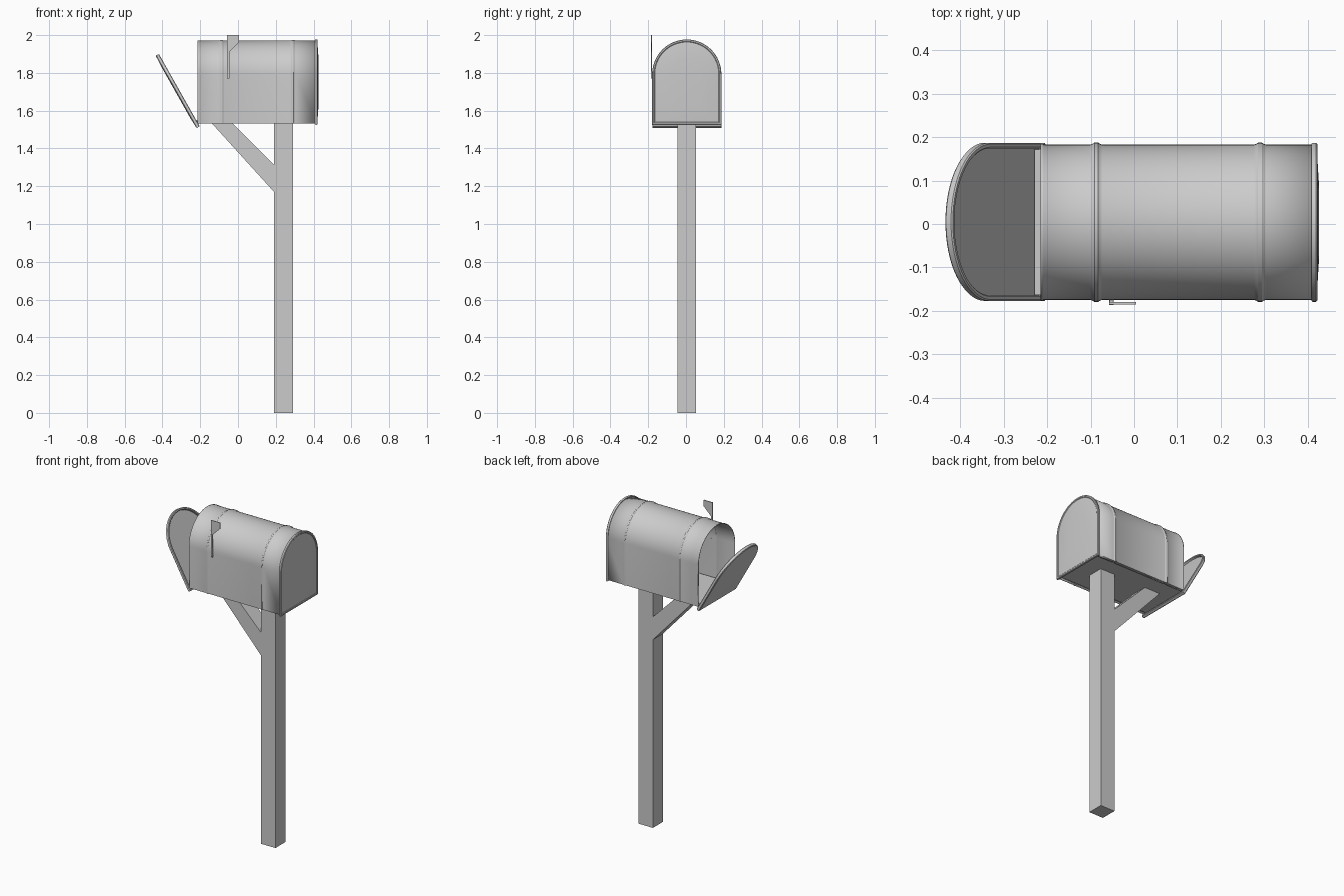
import bpy, bmesh
from math import sin, cos, pi, radians
from mathutils import Matrix, Vector

if "Cube" in bpy.data.objects:
    bpy.data.objects.remove(bpy.data.objects["Cube"])

CY = 0.004        # y of the mailbox centre line
N = 32            # segments in the arch


def finish(name, bm, smooth=True, bevel=0):
    bmesh.ops.recalc_face_normals(bm, faces=bm.faces)
    me = bpy.data.meshes.new(name)
    bm.to_mesh(me)
    bm.free()
    ob = bpy.data.objects.new(name, me)
    bpy.context.collection.objects.link(ob)
    if bevel:
        m = ob.modifiers.new("bevel", 'BEVEL')
        m.width = bevel
        m.segments = 2
    if smooth:
        bpy.ops.object.select_all(action='DESELECT')
        bpy.context.view_layer.objects.active = ob
        ob.select_set(True)
        bpy.ops.object.shade_smooth_by_angle(angle=radians(35))
    return ob


def arch(r, centre, bottom):
    """Round-topped outline as (across, up) points, open at the bottom."""
    pts = [(r * cos(pi * i / N), centre + r * sin(pi * i / N)) for i in range(N + 1)]
    return [(r, bottom)] + pts + [(-r, bottom)]


def loft(bm, rings, closed):
    vs = [[bm.verts.new(p) for p in ring] for ring in rings]
    n = len(vs[0])
    for a, b in zip(vs, vs[1:]):
        for i in range(n if closed else n - 1):
            j = (i + 1) % n
            bm.faces.new((a[i], a[j], b[j], b[i]))
    return vs


def plate(name, r, centre, bottom, steps, matrix):
    """Arched pan; steps are (inset, depth); both ends are capped."""
    bm = bmesh.new()
    rings = [[matrix @ Vector((w, y, h)) for y, h in arch(r - d, centre, bottom + d)]
             for d, w in steps]
    vs = loft(bm, rings, True)
    bm.faces.new(vs[0])
    bm.faces.new(vs[-1])
    return finish(name, bm)


def prism(name, outline, y0, y1, bevel=0):
    """Side outline in x,z extruded between two y values."""
    bm = bmesh.new()
    vs = loft(bm, [[(x, y, z) for x, z in outline] for y in (y0, y1)], True)
    bm.faces.new(vs[0])
    bm.faces.new(vs[1])
    return finish(name, bm, False, bevel)


def rect(x0, x1, z0, z1):
    return [(x0, z0), (x1, z0), (x1, z1), (x0, z1)]


# Post and diagonal brace
prism("post", rect(0.19, 0.29, 0, 1.545), CY - 0.05, CY + 0.05)
prism("brace", [(0.195, 1.165), (0.195, 1.308), (-0.035, 1.54), (-0.145, 1.54)],
      CY - 0.049, CY + 0.049)

# Sheet metal body with two raised beads and an inward lip along the bottom
stations = [(-0.215, 0.002), (-0.209, 0.002), (-0.206, 0)]
for bx in (-0.087, 0.29):
    stations += [(bx + dx, h) for dx, h in
                 ((-0.014, 0), (-0.008, 0.002), (-0.004, 0.005), (0.004, 0.005),
                  (0.008, 0.002), (0.014, 0))]
stations.append((0.416, 0))
rings = []
for x, h in stations:
    r = 0.177 + h
    pts = [(r - 0.018, 1.533)] + arch(r, 1.792, 1.533) + [(-r + 0.018, 1.533)]
    rings.append([(x, y + CY, z) for y, z in pts])
bm = bmesh.new()
loft(bm, rings, False)
body = finish("body_shell", bm)
m = body.modifiers.new("sheet", 'SOLIDIFY')
m.thickness = 0.003
m.offset = 0

# Floor, reaching slightly out under the door
prism("floor", rect(-0.229, 0.414, 1.541, 1.547), CY - 0.167, CY + 0.167)

# Back panel with rolled rim and slight dome
plate("back_panel", 0.183, 1.794, 1.525,
      [(0.008, 0.412), (0.008, 0.408), (0.002, 0.408), (0, 0.411), (0, 0.419),
       (0.003, 0.422), (0.01, 0.422), (0.014, 0.419), (0.05, 0.423), (0.1, 0.426)],
      Matrix.Translation((0, CY, 0)))

# Open door, hinged at the bottom and tilted outwards
hinge = Matrix.Translation((-0.213, CY + 0.001, 1.511)) @ Matrix.Rotation(radians(-29.4), 4, 'Y')
plate("door", 0.182, 0.258, 0,
      [(0.013, -0.001), (0.013, 0.009), (0.01, 0.012), (0.003, 0.012), (0, 0.009),
       (0, -0.004), (0.004, -0.008), (0.02, -0.008), (0.06, -0.010)], hinge)
# Hinge rod
bm = bmesh.new()
bmesh.ops.create_cone(bm, cap_ends=True, segments=12, radius1=0.006, radius2=0.006, depth=0.33,
                      matrix=Matrix.Translation((-0.217, CY, 1.527)) @ Matrix.Rotation(pi / 2, 4, 'X'))
finish("hinge_rod", bm)

# Signal flag and its pivot
prism("flag", [(-0.058, 1.77), (-0.046, 1.77), (-0.046, 1.912), (0.005, 1.962),
               (0.005, 2.0), (-0.058, 2.0)], -0.185, -0.180)
bm = bmesh.new()
bmesh.ops.create_cone(bm, cap_ends=True, segments=12, radius1=0.005, radius2=0.005, depth=0.016,
                      matrix=Matrix.Translation((-0.052, -0.178, 1.777)) @ Matrix.Rotation(pi / 2, 4, 'X'))
finish("flag_pivot", bm)
